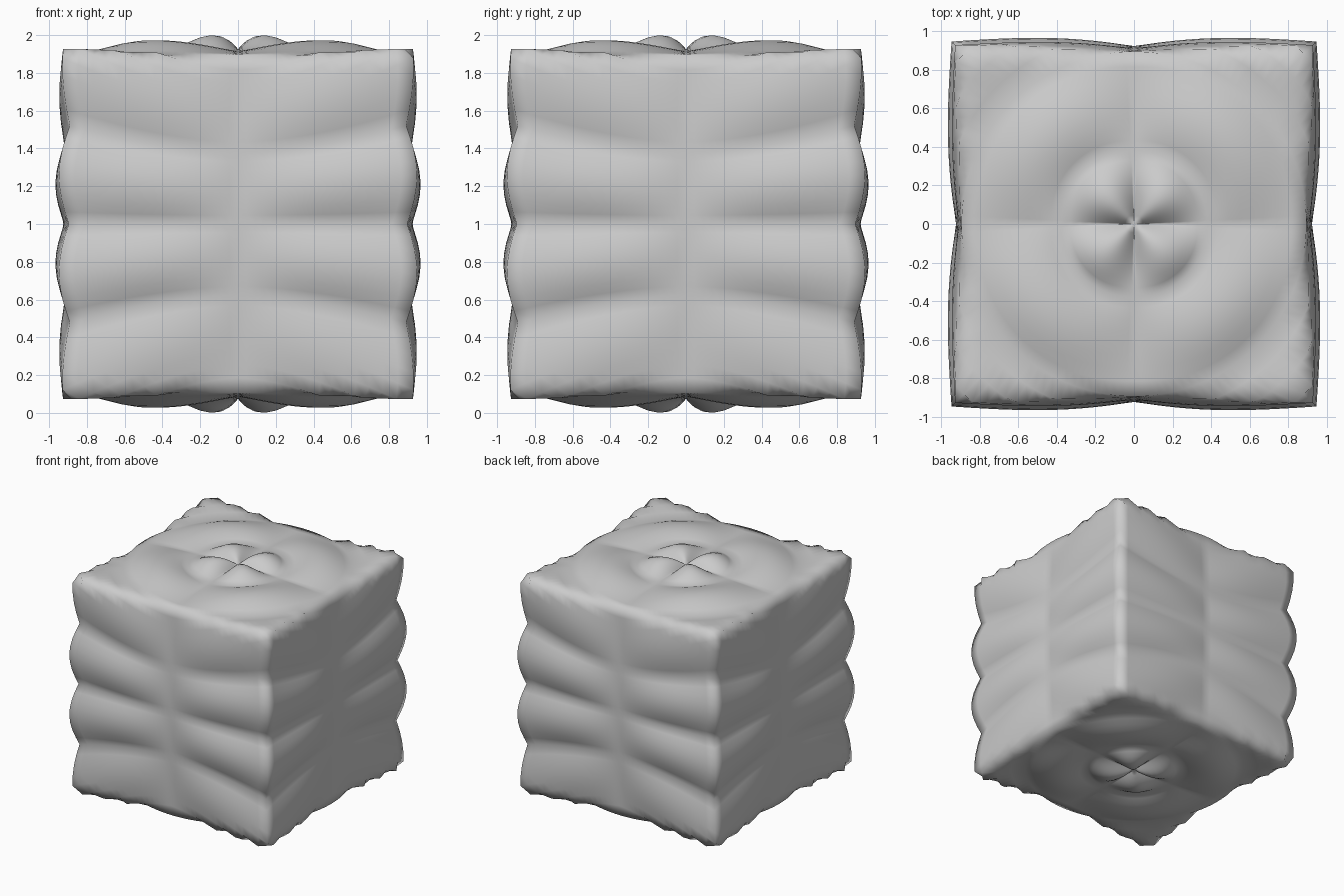
import bpy, bmesh
from math import sin, atan2, acos

if "Cube" in bpy.data.objects:
    bpy.data.objects.remove(bpy.data.objects["Cube"])

ROUND, CUBE, BUMP = 0.10, 0.825, 0.077   # sphere share, cube share, lobe height

# Fine sphere as the starting form
bm = bmesh.new()
bmesh.ops.create_uvsphere(bm, u_segments=128, v_segments=64, radius=1)

# Push the sphere out to a soft cube and add the pattern of rippled lobes
for v in bm.verts:
    d = v.co.normalized()
    polar = acos(max(-1, min(1, d.z)))
    azimuth = atan2(d.y, d.x)
    lobe = abs(sin(8 * polar) * sin(2 * azimuth))
    to_cube = CUBE / max(abs(d.x), abs(d.y), abs(d.z))
    v.co = d * (ROUND + to_cube + BUMP * lobe)
    v.co.z += 1.0

for f in bm.faces:
    f.smooth = True

mesh = bpy.data.meshes.new("rippled_cube")
bm.to_mesh(mesh)
bm.free()
obj = bpy.data.objects.new("rippled_cube", mesh)
bpy.context.collection.objects.link(obj)
